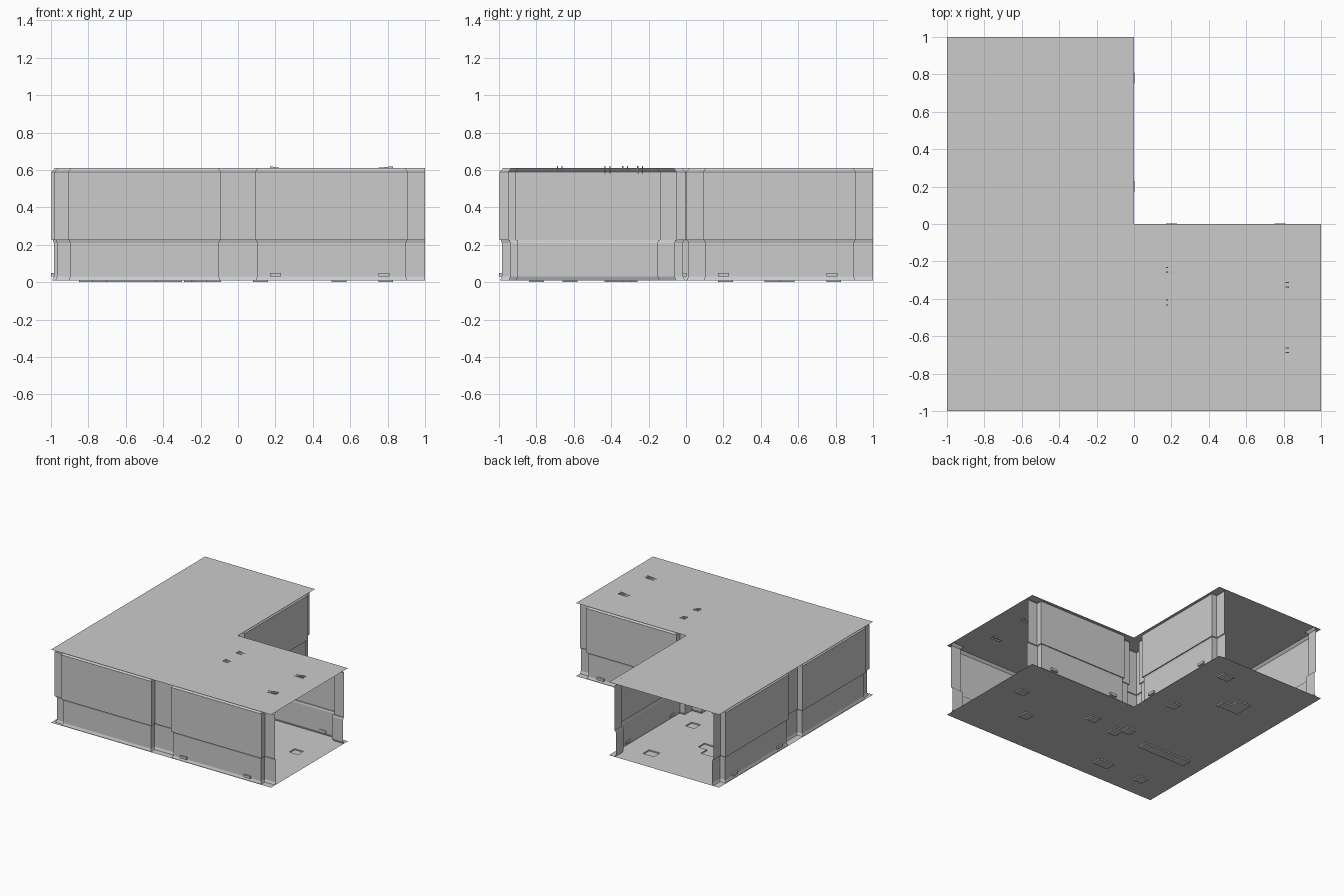
import bpy, bmesh
from mathutils import Vector

if "Cube" in bpy.data.objects:
    bpy.data.objects.remove(bpy.data.objects["Cube"])


def finish(name, bm, merge=True):
    if merge:
        bmesh.ops.remove_doubles(bm, verts=bm.verts, dist=1e-5)
    me = bpy.data.meshes.new(name)
    bm.to_mesh(me)
    bm.free()
    ob = bpy.data.objects.new(name, me)
    bpy.context.collection.objects.link(ob)
    return ob


def poly(bm, pts):
    return bm.faces.new([bm.verts.new(p) for p in pts])


# Wall section: (distance pulled into the room, height)
SECTION = [(0.004, 0.01), (0.012, 0.03), (0.012, 0.21), (0.008, 0.225),
           (0.0, 0.225), (0.0, 0.59), (0.018, 0.61)]


def offset_path(path, d, side):
    """Mitred offset of a plan path towards the room."""
    pts = [Vector(p) for p in path]
    out = []
    for i, p in enumerate(pts):
        normals = []
        for a, b in ((i - 1, i), (i, i + 1)):
            if a >= 0 and b < len(pts):
                t = (pts[b] - pts[a]).normalized()
                normals.append(Vector((t.y, -t.x)) * side)
        n = normals[0]
        if len(normals) == 2:
            n = (normals[0] + normals[1]) / (1 + normals[0].dot(normals[1]))
        out.append(p + n * d)
    return out


def wall(name, path, side):
    bm = bmesh.new()
    rows = [[bm.verts.new((p.x, p.y, z)) for p in offset_path(path, d, side)]
            for d, z in SECTION]
    for r0, r1 in zip(rows, rows[1:]):
        for i in range(len(path) - 1):
            q = [r0[i], r0[i + 1], r1[i + 1], r1[i]]
            bm.faces.new(q if side < 0 else q[::-1])
    bmesh.ops.recalc_face_normals(bm, faces=bm.faces)
    return finish(name, bm)


def mirrored(half):
    """Complete a path that is symmetric about the line x = y."""
    return half + [(y, x) for x, y in reversed(half)]


P, C = 0.003, 0.05      # depth of projecting panels and of recessed columns

# Outer wall: two panels per side, columns between, square corner
half = [(1, C - 1), (.91, C - 1), (.91, P - 1), (.09, P - 1), (.09, C - 1),
        (-.09, C - 1), (-.09, P - 1), (-.91, P - 1), (-.91, -.98)]
wall("outer_wall", half + [(-.98, -.98)] + [(y, x) for x, y in reversed(half)], 1)

# Inner wall: one panel per side, with a post at the inner corner
half = [(1, -C), (.91, -C), (.91, -P), (.09, -P), (.09, -C), (0, -C), (0, -.14)]
wall("inner_wall", half + [(-.14, -.14)] + [(y, x) for x, y in reversed(half)], -1)

# Roof sheets
for name, pts in (("roof_long", [(-1, -1), (-1, 1), (0, 1), (0, -1)]),
                  ("roof_side", [(0, -1), (1, -1), (1, 0), (0, 0)])):
    bm = bmesh.new()
    poly(bm, [(x, y, 0.61) for x, y in pts])
    finish(name, bm)

# Floor sheet with shallow sunken pits: (x, y, width, depth)
PITS = [(.54, -.62, .08, .08), (.12, -.33, .08, .08), (.79, -.37, .08, .07),
        (-.13, -.37, .08, .1), (-.2, -.3, .08, .08), (-.21, .21, .08, .08),
        (-.24, .79, .1, .08), (-.5, .46, .08, .08), (-.6, .5, .12, .16),
        (-.63, -.395, .44, .08), (-.37, -.8, .14, .08), (-.74, -.8, .08, .08)]
rects = [(x - w / 2, x + w / 2, y - h / 2, y + h / 2) for x, y, w, h in PITS]
xs = sorted({round(v, 4) for r in rects for v in r[:2]} | {-1, 0, 1})
ys = sorted({round(v, 4) for r in rects for v in r[2:]} | {-1, 0, 1})


def level(i, j):
    if not (0 <= i < len(xs) - 1 and 0 <= j < len(ys) - 1):
        return None
    x, y = (xs[i] + xs[i + 1]) / 2, (ys[j] + ys[j + 1]) / 2
    if x > 0 and y > 0:
        return None
    return 0.0 if any(a < x < b and c < y < d for a, b, c, d in rects) else 0.01


bm = bmesh.new()
for i in range(len(xs) - 1):
    for j in range(len(ys) - 1):
        z = level(i, j)
        if z is None:
            continue
        x0, x1, y0, y1 = xs[i], xs[i + 1], ys[j], ys[j + 1]
        poly(bm, [(x0, y0, z), (x1, y0, z), (x1, y1, z), (x0, y1, z)])
        for (ni, nj), a, b in (((i + 1, j), (x1, y0), (x1, y1)),
                               ((i, j + 1), (x1, y1), (x0, y1))):
            n = level(ni, nj)
            if n is not None and n != z:
                poly(bm, [(*a, z), (*b, z), (*b, n), (*a, n)])
bmesh.ops.remove_doubles(bm, verts=bm.verts, dist=1e-5)
bmesh.ops.dissolve_limit(bm, angle_limit=0.01, verts=bm.verts, edges=bm.edges)
finish("floor", bm)


# Small clips along the foot of the straight walls
def box(name, x0, x1, y0, y1, z0, z1):
    bm = bmesh.new()
    bmesh.ops.create_cube(bm, size=1)
    for v in bm.verts:
        v.co = ((x0 + x1) / 2 + v.co.x * (x1 - x0),
                (y0 + y1) / 2 + v.co.y * (y1 - y0),
                (z0 + z1) / 2 + v.co.z * (z1 - z0))
    finish(name, bm)


for u in (.2, .78):
    for edge, lo, hi in (("outer", -.999, -.975), ("inner", -.02, .003)):
        box(f"{edge}_clip_x", u - .03, u + .03, lo, hi, .03, .05)
        box(f"{edge}_clip_y", lo, hi, u - .03, u + .03, .03, .05)

# Pairs of thin wedge fins poking through the side roof
FINS = [(.17, .225, -.42), (.17, .225, -.245), (.83, .745, -.675), (.83, .745, -.325)]
for tall, thin, yc in FINS:
    for y in (yc - .013, yc + .013):
        bm = bmesh.new()
        low = .58 if tall < .5 else .6
        f = poly(bm, [(tall, y - .003, low), (thin, y - .003, low),
                      (thin, y - .003, .611), (tall, y - .003, .62)])
        ext = bmesh.ops.extrude_face_region(bm, geom=[f])["geom"]
        bmesh.ops.translate(bm, vec=(0, .006, 0),
                            verts=[g for g in ext if isinstance(g, bmesh.types.BMVert)])
        bmesh.ops.recalc_face_normals(bm, faces=bm.faces)
        finish("roof_fin", bm)
